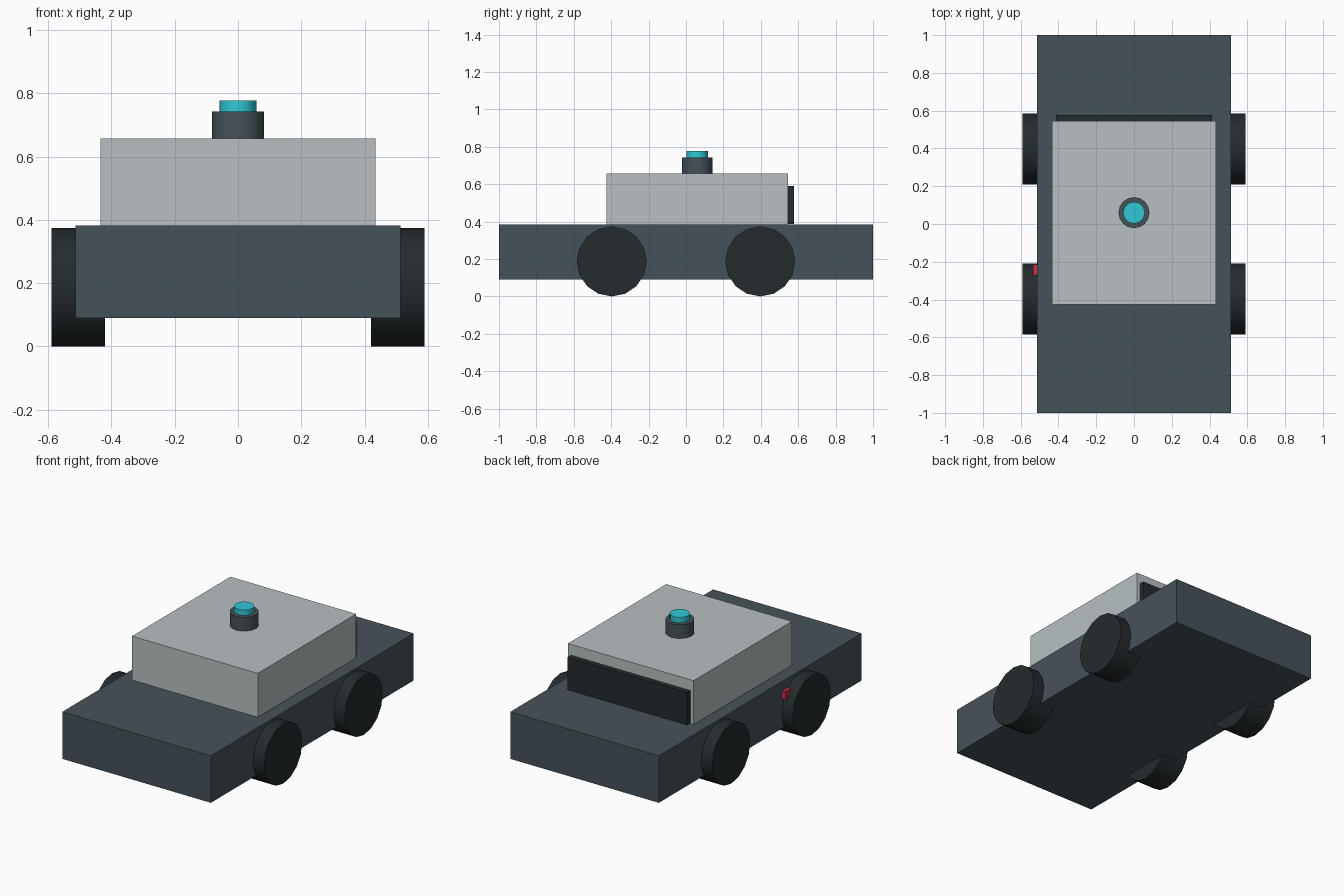
import bpy
from math import pi, radians

if "Cube" in bpy.data.objects:
    bpy.data.objects.remove(bpy.data.objects["Cube"])


def material(name, rgb):
    m = bpy.data.materials.new(name)
    m.diffuse_color = (*rgb, 1)
    m.use_nodes = True
    m.node_tree.nodes["Principled BSDF"].inputs["Base Color"].default_value = m.diffuse_color
    return m


SLATE = material("slate", (0.06, 0.085, 0.10))
PALE = material("pale_grey", (0.48, 0.53, 0.54))
BLACK = material("near_black", (0.018, 0.024, 0.027))
CYAN = material("cyan", (0.03, 0.58, 0.69))
RED = material("red", (0.62, 0.03, 0.06))


def box(name, lo, hi, mat):
    """Box between two opposite corners."""
    centre = [(a + b) / 2 for a, b in zip(lo, hi)]
    bpy.ops.mesh.primitive_cube_add(size=1, location=centre)
    ob = bpy.context.object
    ob.name = name
    ob.scale = [b - a for a, b in zip(lo, hi)]
    bpy.ops.object.transform_apply(location=False, rotation=False, scale=True)
    ob.data.materials.append(mat)
    return ob


def cylinder(name, centre, radius, depth, sides, mat, rotation=(0, 0, 0)):
    bpy.ops.mesh.primitive_cylinder_add(vertices=sides, radius=radius, depth=depth,
                                        location=centre, rotation=rotation)
    ob = bpy.context.object
    ob.name = name
    ob.data.materials.append(mat)
    bpy.ops.object.shade_smooth_by_angle(angle=radians(40))
    return ob


# Chassis and cabin
box("chassis", (-0.513, -1, 0.09), (0.513, 1, 0.383), SLATE)
box("cabin", (-0.434, -0.425, 0.37), (0.434, 0.545, 0.657), PALE)

# Dark panel on the back of the cabin
box("rear_window", (-0.412, 0.52, 0.387), (0.412, 0.578, 0.59), BLACK)

# Roof beacon
cylinder("beacon_base", (0, 0.06, 0.695), 0.082, 0.096, 16, SLATE)
cylinder("beacon_lamp", (0, 0.06, 0.752), 0.058, 0.05, 12, CYAN)

# Wheels, partly sunk into the chassis
for side, sx in (("left", -1), ("right", 1)):
    for end, y in (("front", -0.397), ("rear", 0.397)):
        cylinder(f"{end}_{side}_wheel", (sx * 0.505, y, 0.187), 0.187, 0.17, 16,
                 BLACK, (0, pi / 2, 0))

# Small marker light tucked behind the front left wheel
box("side_marker", (-0.535, -0.27, 0.272), (-0.505, -0.215, 0.325), RED)
